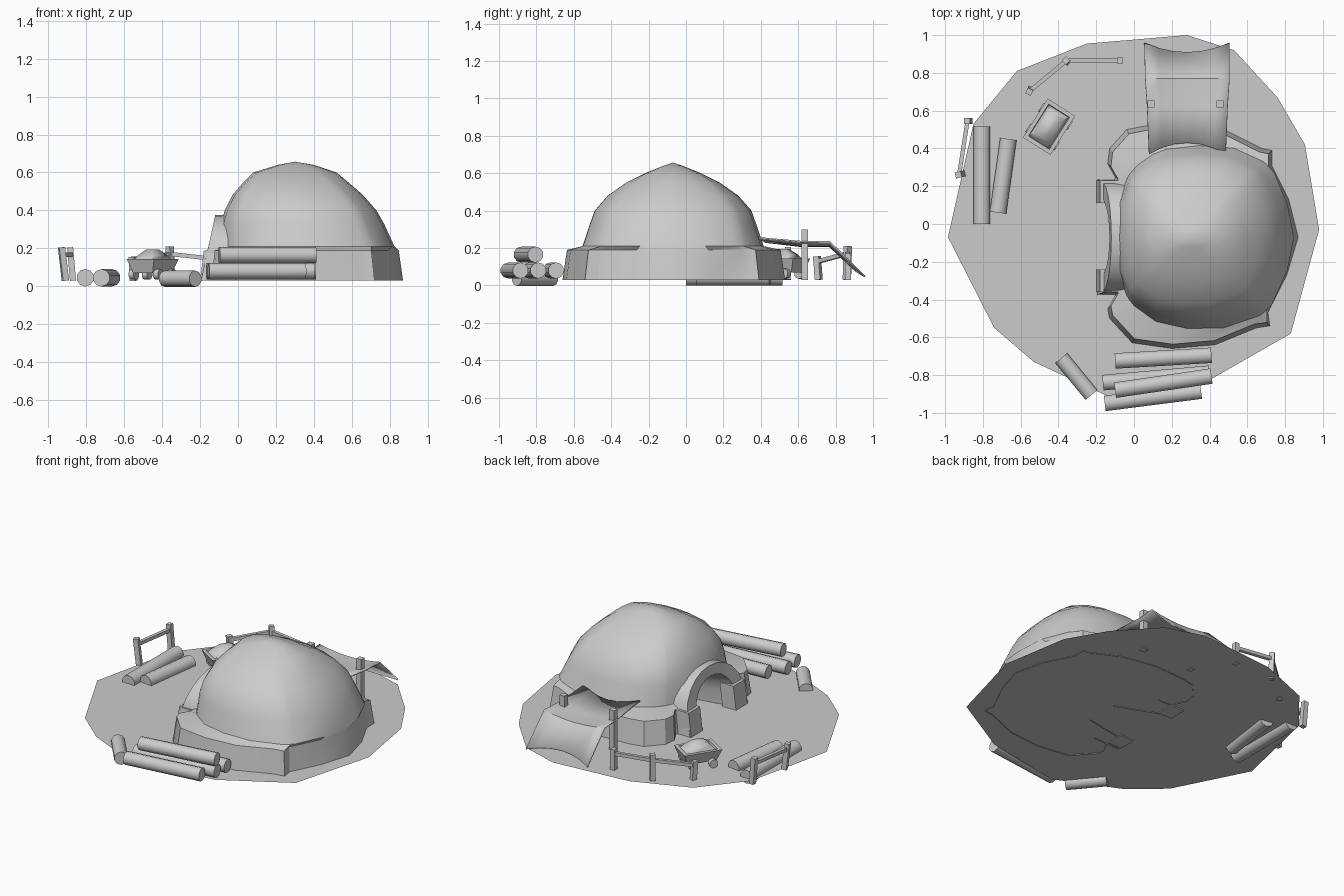
import bpy, bmesh, math
from mathutils import Vector, Matrix

cube = bpy.data.objects.get("Cube")
if cube:
    bpy.data.objects.remove(cube, do_unlink=True)

grey = bpy.data.materials.new("plain_grey")
grey.use_nodes = True
grey.diffuse_color = (0.6, 0.6, 0.6, 1)
grey.node_tree.nodes["Principled BSDF"].inputs["Base Color"].default_value = (0.6, 0.6, 0.6, 1)


def finish(bm, name, smooth=None):
    """Turn a bmesh into a named object, optionally smooth shaded."""
    bmesh.ops.recalc_face_normals(bm, faces=bm.faces)
    me = bpy.data.meshes.new(name)
    bm.to_mesh(me)
    bm.free()
    me.materials.append(grey)
    ob = bpy.data.objects.new(name, me)
    bpy.context.collection.objects.link(ob)
    if smooth:
        bpy.ops.object.select_all(action='DESELECT')
        ob.select_set(True)
        bpy.context.view_layer.objects.active = ob
        bpy.ops.object.shade_smooth_by_angle(angle=math.radians(smooth))
    return ob


def loft(bm, rows, closed=False, skip=lambda i, j: False):
    """Bridge rows of points with quads."""
    vs = [[bm.verts.new(p) for p in row] for row in rows]
    n = len(vs[0])
    for i in range(len(vs) - 1):
        for j in range(n if closed else n - 1):
            k = (j + 1) % n
            if not skip(i, j):
                bm.faces.new((vs[i][j], vs[i][k], vs[i + 1][k], vs[i + 1][j]))
    return vs


def span(a, b):
    """Matrix placing the z axis along the segment a to b."""
    a, b = Vector(a), Vector(b)
    rot = (b - a).to_track_quat('Z', 'Y').to_matrix().to_4x4()
    return Matrix.Translation((a + b) / 2) @ rot, (b - a).length


def rod(name, a, b, r, sides=10):
    m, length = span(a, b)
    bm = bmesh.new()
    bmesh.ops.create_cone(bm, cap_ends=True, segments=sides, radius1=r, radius2=r,
                          depth=length, matrix=m)
    return finish(bm, name, 40)


def beam(name, a, b, w):
    m, length = span(a, b)
    bm = bmesh.new()
    bmesh.ops.create_cube(bm, size=1, matrix=m @ Matrix.Diagonal((w, w, length, 1)))
    return finish(bm, name)


# Flat ground sheet
G = 0.035
bm = bmesh.new()
edge = [(-.985, -.07), (-.74, -.55), (-.53, -.73), (-.12, -.92), (.41, -.82), (.83, -.58),
        (.98, -.03), (.905, .42), (.76, .67), (.53, .92), (.28, 1), (-.25, .955),
        (-.62, .81), (-.85, .53)]
bm.faces.new([bm.verts.new((x, y, G)) for x, y in edge])
finish(bm, "ground")

# Mound: skirt outline at the foot, rounded rings above
CX, CY = 0.3, -0.07
foot = [(.87, -.07), (.82, .13), (.73, .31), (.73, .39), (.68, .40), (.5, .49), (.28, .53),
        (.06, .52), (-.04, .5), (-.13, .4), (-.14, .32), (-.10, .25), (-.13, .12),
        (-.13, -.07), (-.13, -.25), (-.10, -.38), (-.14, -.45), (-.13, -.5), (-.01, -.63),
        (.2, -.66), (.43, -.64), (.65, -.55), (.72, -.54), (.71, -.47), (.81, -.27)]
levels = [(.21, -.10, .825, .485), (.33, -.09, .77, .445), (.40, -.07, .73, .42),
          (.48, -.03, .66, .35), (.55, .03, .58, .25), (.60, .08, .52, .15),
          (.64, .21, .40, .05)]
rows = [[(x, y, .03) for x, y in foot],
        [(CX + (x - CX) * .96, CY + (y - CY) * .96, .19) for x, y in foot]]
for z, x0, x1, ry in levels:
    row = []
    for x, y in foot:
        a = math.atan2(y - CY, x - CX)
        rx = (x1 - x0) / 2
        p = 2.6
        r = (abs(math.cos(a) / rx) ** p + abs(math.sin(a) / ry) ** p) ** (-1 / p)
        row.append(((x0 + x1) / 2 + r * math.cos(a), CY + r * math.sin(a), z))
    rows.append(row)
bm = bmesh.new()
vs = loft(bm, rows, True, skip=lambda i, j: i < 3 and j in (12, 13))
top = bm.verts.new((CX, CY, .657))
for j in range(len(foot)):
    bm.faces.new((vs[-1][j], vs[-1][(j + 1) % len(foot)], top))
finish(bm, "mound", 32)


# Entrance: leaning arch lip running into a narrowing tunnel
def arch(w, h, x_low, x_high, yc=CY, n=12):
    pts = []
    for i in range(n + 1):
        t = math.pi * i / n
        s = max(math.sin(t), 0) ** .7
        pts.append((x_low + (x_high - x_low) * s, yc - w * math.cos(t), .03 + h * s))
    return pts


bm = bmesh.new()
loft(bm, [arch(.30, .35, .0, .0), arch(.305, .345, -.195, -.12),
          arch(.215, .28, -.2, -.13), arch(.11, .22, .16, .16, -.11)])
finish(bm, "entrance_tunnel", 35)
for side, y in (("right", -.30), ("left", .17)):
    bm = bmesh.new()
    bmesh.ops.create_cube(bm, size=1, matrix=Matrix.Translation((-.15, y, .11))
                          @ Matrix.Diagonal((.1, .12, .16, 1)))
    for v in bm.verts:
        if v.co.z > .1:
            v.co.x += .02
    finish(bm, "entrance_block_" + side)

# Cloth awning on two posts
bm = bmesh.new()
rows = []
for y, z, x0, x1, bow in ((.37, .26, .08, .485, .06), (.62, .238, .07, .495, 0),
                          (.77, .237, .06, .505, 0), (.96, .05, .055, .505, -.05)):
    row = []
    for i in range(7):
        u = i / 6
        sag = 4 * u * (1 - u)
        row.append((x0 + (x1 - x0) * u, y + bow * sag, z - .025 * sag * (y < .9) + .03 * sag * (y > .9)))
    rows.append(row)
loft(bm, rows)
awning = finish(bm, "awning", 35)
awning.modifiers.new("thickness", 'SOLIDIFY').thickness = .008
for i, x in enumerate((.09, .455)):
    beam(f"awning_post_{i}", (x, .635, .03), (x, .635, .3), .036)

# Logs
R = .043
logs = [((-.10, -.725, .08), (.41, -.695, .08)), ((-.10, -.88, .165), (.41, -.805, .165)),
        ((-.165, -.84, .08), (.40, -.79, .08)), ((-.155, -.95, .08), (.355, -.885, .08)),
        ((-.385, -.71, .04), (-.225, -.905, .04)),
        ((-.805, 0, .045), (-.805, .515, .045)), ((-.72, .06, .045), (-.665, .45, .045))]
for i, (a, b) in enumerate(logs):
    rod(f"log_{i}", a, b, R + .003 * (i > 4))

# Fences: leaning posts given as foot and head, joined by rails
fences = [[((-.91, .265, .03), (-.93, .26, .205)), ((-.87, .545, .03), (-.885, .545, .205))],
          [((-.55, .71, .03), (-.555, .70, .155)), ((-.355, .86, .03), (-.36, .865, .21)),
           ((-.075, .865, .03), (-.075, .865, .17))]]
for f, posts in enumerate(fences):
    for i, (a, b) in enumerate(posts):
        beam(f"fence_{f}_post_{i}", a, b, .032)
    for i in range(len(posts) - 1):
        ends = [Vector(a).lerp(Vector(b), .78) for a, b in posts[i:i + 2]]
        beam(f"fence_{f}_rail_{i}", ends[0], ends[1], .022)

# Mine cart: tapered tub with rim, heap of ore and four wheels
cart = Matrix.Translation((-.45, .515, 0)) @ Matrix.Rotation(math.radians(57.6), 4, 'Z')


def rect(lx, ly, z):
    return [cart @ Vector((sx * lx, sy * ly, z)) for sx, sy in ((1, 1), (-1, 1), (-1, -1), (1, -1))]


bm = bmesh.new()
vs = loft(bm, [rect(.095, .06, .07), rect(.122, .086, .145), rect(.1, .066, .145),
               rect(.095, .06, .12)], True)
bm.faces.new(vs[0])
finish(bm, "cart_tub")
bm = bmesh.new()
vs = loft(bm, [rect(.097, .063, .13), rect(.07, .045, .165), rect(.03, .02, .195)], True)
bm.faces.new(vs[-1])
finish(bm, "ore_heap", 60)
for i, (sx, sy) in enumerate(((1, 1), (-1, 1), (-1, -1), (1, -1))):
    rod(f"cart_wheel_{i}", cart @ Vector((sx * .065, sy * .06, .063)),
        cart @ Vector((sx * .065, sy * .092, .063)), .028)
